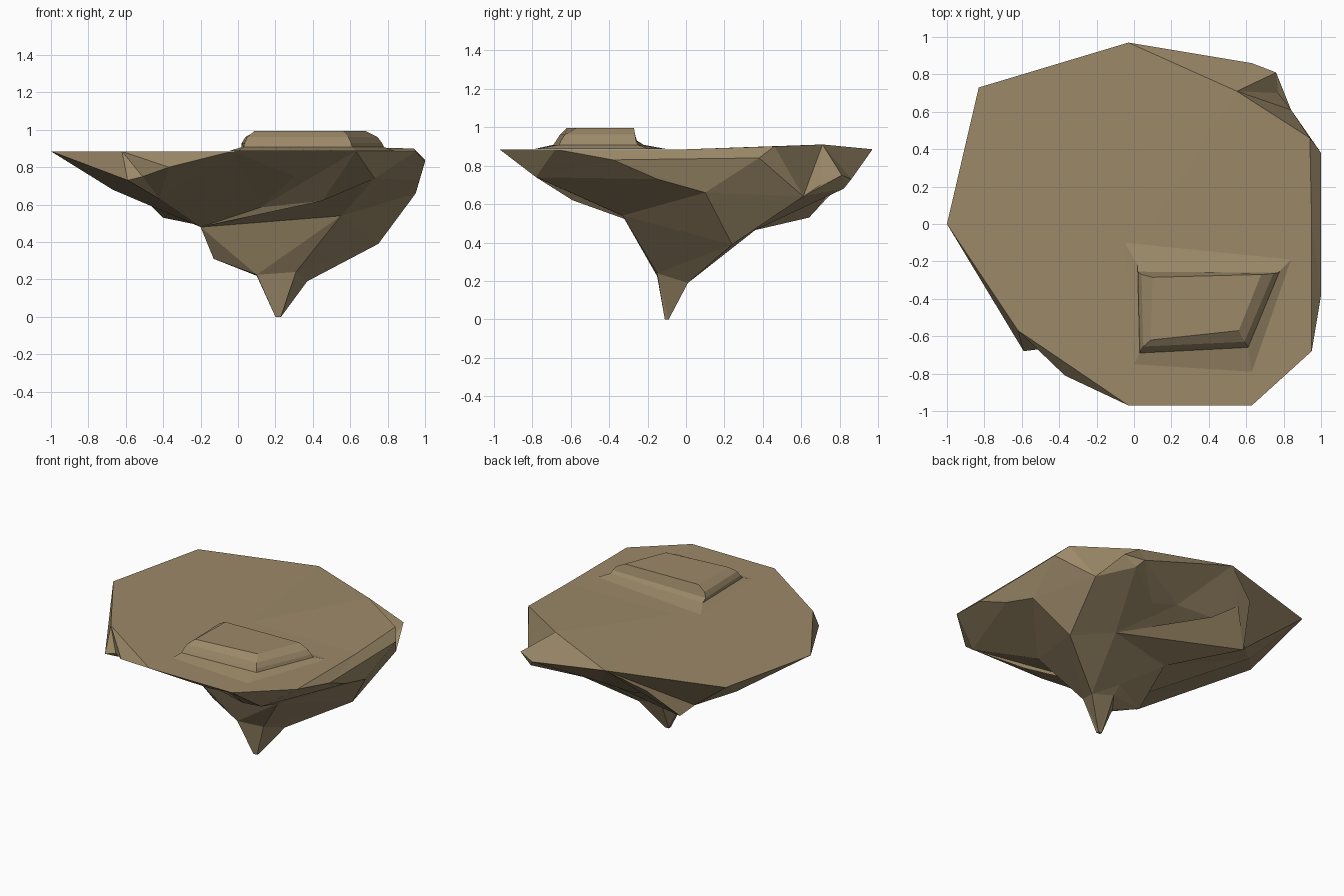
import bpy, bmesh
from math import atan2, tau

if "Cube" in bpy.data.objects:
    bpy.data.objects.remove(bpy.data.objects["Cube"])

stone = bpy.data.materials.new("tan_stone")
stone.diffuse_color = (0.33, 0.25, 0.14, 1)
stone.use_nodes = True
stone.node_tree.nodes["Principled BSDF"].inputs["Base Color"].default_value = stone.diffuse_color


def zip_rings(bm, a, b, centre, bias=0.0):
    """Triangulate between two rings of different counts, matched by angle."""
    def ang(p):
        return atan2(p[1] - centre[1], p[0] - centre[0]) % tau
    a, b = sorted(a, key=ang), sorted(b, key=ang)
    i = j = 0
    while i < len(a) or j < len(b):
        pa, pb = a[i % len(a)], b[j % len(b)]
        na = ang(a[(i + 1) % len(a)]) + (tau if i + 1 >= len(a) else 0)
        nb = ang(b[(j + 1) % len(b)]) + (tau if j + 1 >= len(b) else 0)
        if j >= len(b) or (i < len(a) and na <= nb + bias):
            i += 1
            tri = (pa, pb, a[i % len(a)])
        else:
            j += 1
            tri = (pa, pb, b[j % len(b)])
        if len(set(tri)) == 3:
            bm.faces.new([bm.verts.new(p) for p in tri])


def fan(bm, ring, centre, point):
    zip_rings(bm, ring, [point], centre)


def finish(name, bm):
    bmesh.ops.remove_doubles(bm, verts=bm.verts, dist=0.0005)
    bmesh.ops.recalc_face_normals(bm, faces=bm.faces)
    bmesh.ops.dissolve_limit(bm, angle_limit=0.01, verts=bm.verts, edges=bm.edges)
    mesh = bpy.data.meshes.new(name)
    bm.to_mesh(mesh)
    bm.free()
    mesh.materials.append(stone)
    obj = bpy.data.objects.new(name, mesh)
    bpy.context.collection.objects.link(obj)


# Floating rock: flat plateau edge, chipped rim, underside, belly, neck, tip
H = 0.885
shared = [(-0.03, 0.97, H), (-0.83, 0.73, H), (-1, 0, H),
          (-0.03, -0.97, H), (0.63, -0.97, H), (0.95, -0.68, H)]
plateau = shared + [(0.95, 0, 0.885), (0.94, 0.46, 0.9), (0.55, 0.71, 0.91),
                    (-0.62, -0.57, H)]
rim = shared + [(1, -0.38, 0.83), (1, 0.38, 0.84), (0.84, 0.61, 0.64),
                (0.77, 0.70, 0.7), (0.76, 0.81, 0.75), (0.63, 0.86, 0.73),
                (-0.59, -0.68, 0.73), (-0.51, -0.67, 0.75), (-0.37, -0.81, 0.8),
                (0.3, -0.76, 0.75)]
under = [(0.95, 0.1, 0.66), (0.97, -0.15, 0.73), (0.84, 0.61, 0.64),
         (0.67, 0.82, 0.68), (0.37, 0.63, 0.6), (0.2, 0.68, 0.63),
         (-0.08, 0.70, 0.63), (-0.28, 0.85, 0.76), (-0.4, 0.64, 0.53),
         (-0.47, 0.57, 0.6), (-0.67, 0.38, 0.68),
         (-0.42, -0.46, 0.63), (0.12, -0.41, 0.585), (0.45, -0.59, 0.62),
         (0.73, -0.78, 0.74)]
belly = [(0.75, 0.24, 0.39), (0.46, 0.36, 0.465), (-0.06, 0.24, 0.46),
         (-0.2, -0.2, 0.48), (0.55, -0.33, 0.54)]
waist = [(0.37, 0.01, 0.19), (0.18, 0.07, 0.3), (-0.13, -0.1, 0.31),
         (0.1, -0.15, 0.225), (0.31, -0.15, 0.24)]
neck = [(0.37, 0.01, 0.19), (0.19, 0.02, 0.24), (0.1, -0.1, 0.22),
        (0.1, -0.15, 0.225), (0.31, -0.15, 0.24)]
tip = [(0.23, -0.09, 0), (0.2, -0.09, 0), (0.2, -0.11, 0), (0.23, -0.11, 0)]

bm = bmesh.new()
mid, low = (0.1, 0), (0.215, -0.1)
fan(bm, plateau, mid, (0.1, 0.0, H))
zip_rings(bm, plateau, rim, mid, bias=0.26)
zip_rings(bm, rim, under, mid)
zip_rings(bm, under, belly, (0.2, -0.05))
zip_rings(bm, belly, waist, low)
zip_rings(bm, waist, neck, low)
zip_rings(bm, neck, tip, low)
fan(bm, tip, low, (0.215, -0.1, 0))
finish("floating_rock", bm)

# Raised slab: flared skirt, sloped wall, bevelled top
layers = [
    ([(-0.05, -0.1), (0.84, -0.19), (0.63, -0.79), (0, -0.75)], 0.886),
    ([(0.02, -0.22), (0.78, -0.25), (0.61, -0.66), (0.03, -0.69)], 0.908),
    ([(0.02, -0.255), (0.77, -0.26), (0.605, -0.65), (0.035, -0.675)], 0.93),
    ([(0.04, -0.27), (0.745, -0.265), (0.59, -0.63), (0.05, -0.655)], 0.962),
    ([(0.10, -0.285), (0.68, -0.27), (0.56, -0.57), (0.09, -0.62)], 0.995),
]
bm = bmesh.new()
rings = [[bm.verts.new((x, y, z)) for x, y in pts] for pts, z in layers]
for lo, hi in zip(rings, rings[1:]):
    for k in range(4):
        n = (k + 1) % 4
        bm.faces.new((lo[k], lo[n], hi[n], hi[k]))
bm.faces.new(rings[-1])
finish("raised_slab", bm)
